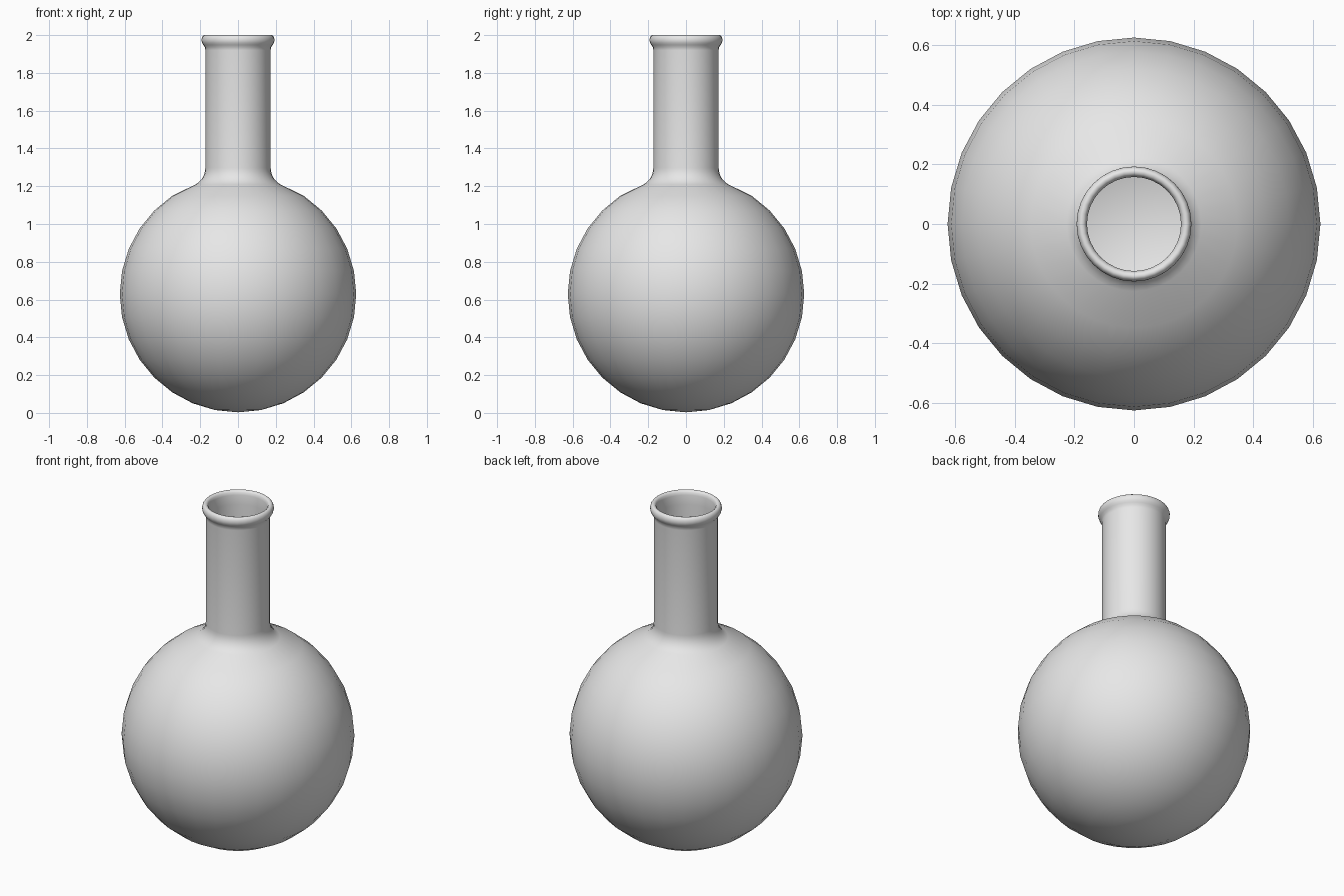
import bpy, bmesh
from math import sin, cos, pi, radians
from mathutils import Vector

cube = bpy.data.objects.get("Cube")
if cube:
    bpy.data.objects.remove(cube, do_unlink=True)

SEGMENTS = 32
CENTRE = 0.629
WALL = 0.015

glass = bpy.data.materials.new("light grey glass")
glass.use_nodes = True
glass.diffuse_color = (0.8, 0.8, 0.8, 1)
glass.node_tree.nodes["Principled BSDF"].inputs["Base Color"].default_value = (0.8, 0.8, 0.8, 1)


def bulb(radius):
    """Half circle from the bottom pole up to the shoulder."""
    return [(radius * sin(pi * i / 16), CENTRE - radius * cos(pi * i / 16)) for i in range(14)]


def arc(cx, cz, rx, rz, start, end, steps):
    """Elliptical arc in the profile plane, angles in degrees."""
    angles = [radians(start + (end - start) * i / steps) for i in range(steps + 1)]
    return [(cx + rx * cos(a), cz + rz * sin(a)) for a in angles]


# Outer wall: bulb, shoulder fillet, neck
outer = bulb(0.626)
outer += arc(0.273, 1.297, 0.1, 0.1, 242, 180, 6)
outer += [(0.173, 1.92)]

# Rolled rim, from its underside over the top to the mouth
rim = [(0.175, 1.936), (0.184, 1.948)]
rim += arc(0.176, 1.974, 0.017, 0.026, -35, 90, 7)
rim += [(0.168, 1.998), (0.162, 1.991), (0.158, 1.976)]

# Inner wall, back down to the bottom
inner = [(0.158, 1.92)]
inner += arc(0.273, 1.297, 0.115, 0.115, 180, 242, 6)
inner += list(reversed(bulb(0.626 - WALL)))

# Revolve the whole profile around the vertical axis
bm = bmesh.new()
verts = [bm.verts.new((r, 0, z)) for r, z in outer + rim + inner]
edges = [bm.edges.new(pair) for pair in zip(verts, verts[1:])]
bmesh.ops.spin(bm, geom=verts + edges, cent=Vector(), axis=Vector((0, 0, 1)),
               angle=2 * pi, steps=SEGMENTS, use_duplicate=False)
bmesh.ops.remove_doubles(bm, verts=bm.verts, dist=0.0005)
bmesh.ops.recalc_face_normals(bm, faces=bm.faces)
for face in bm.faces:
    face.smooth = True

mesh = bpy.data.meshes.new("round_bottom_flask")
bm.to_mesh(mesh)
bm.free()
mesh.materials.append(glass)
flask = bpy.data.objects.new("round_bottom_flask", mesh)
bpy.context.collection.objects.link(flask)
